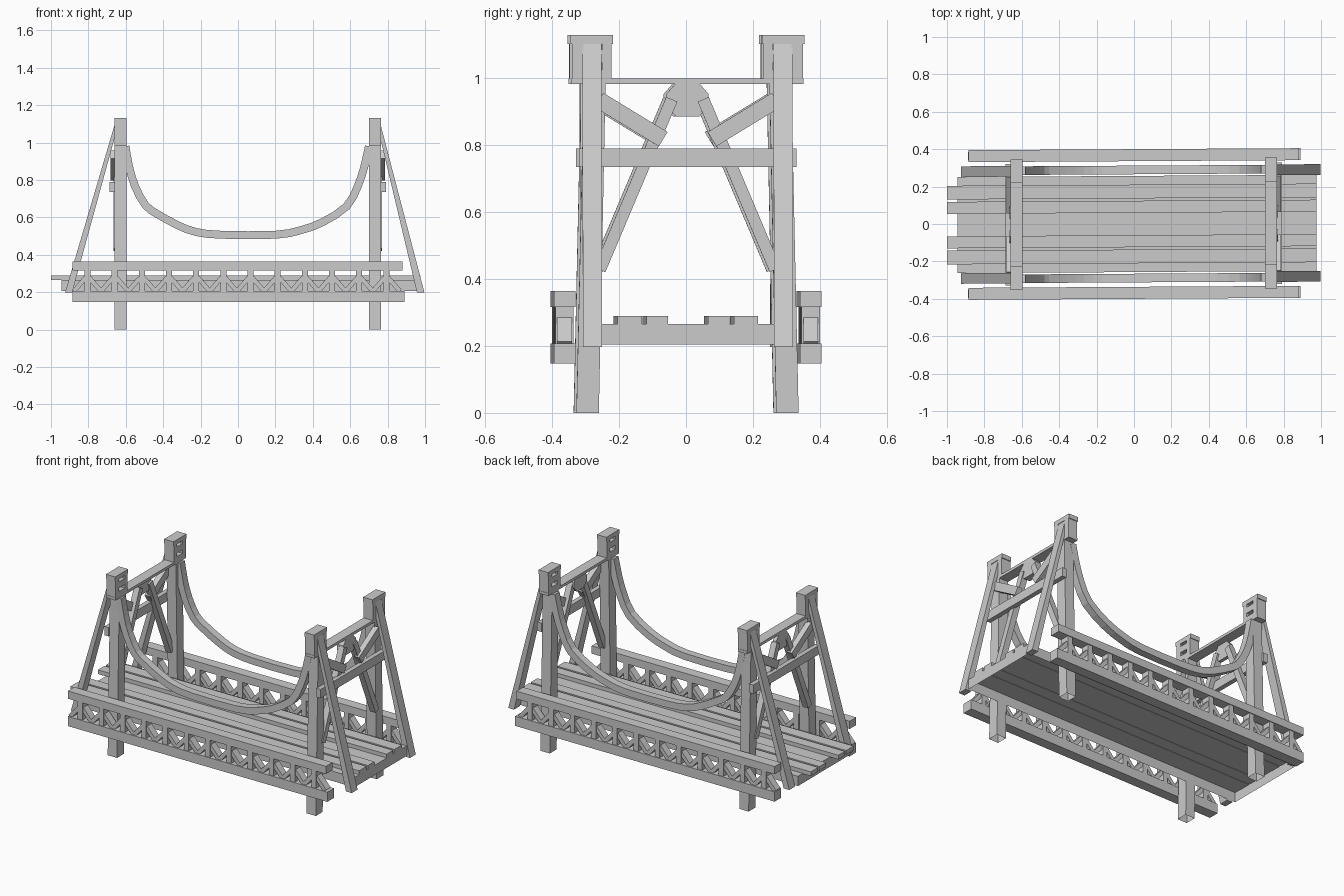
import bpy, bmesh
from mathutils import Vector

if "Cube" in bpy.data.objects:
    bpy.data.objects.remove(bpy.data.objects["Cube"])

SKEW = 0.006  # the whole bridge is turned very slightly in plan


def prism(name, pts, axis, a, b, open_bottom=False):
    """Extrude a 2D outline: axis 'y' -> pts are (x, z); axis 'x' -> pts are (y, z)."""
    bm = bmesh.new()
    rings = []
    for t in (a, b):
        ring = []
        for p, q in pts:
            x, y = (p, t) if axis == 'y' else (t, p)
            ring.append(bm.verts.new((x, y + SKEW * x, q)))
        rings.append(ring)
    n = len(pts)
    bm.faces.new(rings[0])
    bm.faces.new(rings[1][::-1])
    for i in range(n):
        j = (i + 1) % n
        bm.faces.new((rings[0][j], rings[0][i], rings[1][i], rings[1][j]))
    bmesh.ops.recalc_face_normals(bm, faces=bm.faces)
    if open_bottom:
        bm.normal_update()
        low = [f for f in bm.faces if f.normal.z < -0.9]
        bmesh.ops.delete(bm, geom=low, context='FACES_ONLY')
    me = bpy.data.meshes.new(name)
    bm.to_mesh(me)
    bm.free()
    ob = bpy.data.objects.new(name, me)
    bpy.context.collection.objects.link(ob)
    return ob


def box(name, x0, x1, y0, y1, z0, z1, open_bottom=False):
    return prism(name, [(x0, z0), (x1, z0), (x1, z1), (x0, z1)], 'y', y0, y1, open_bottom)


def ribbon(path, w):
    """Closed outline of constant width around a 2D polyline."""
    P = [Vector(p) for p in path]
    left, right = [], []
    for i, p in enumerate(P):
        d = (P[min(i + 1, len(P) - 1)] - P[max(i - 1, 0)]).normalized()
        n = Vector((-d.y, d.x)) * w / 2
        left.append(tuple(p + n))
        right.append(tuple(p - n))
    return left + right[::-1]


def rounded(path):
    """Add a smooth in-between point on every segment."""
    P = [Vector(p) for p in path]
    out = [P[0]]
    for i in range(len(P) - 1):
        a, b = P[max(i - 1, 0)], P[min(i + 2, len(P) - 1)]
        out += [(P[i] + P[i + 1]) * 0.5625 - (a + b) * 0.0625, P[i + 1]]
    return out


def flip(pts, s):
    return [(p * s, q) for p, q in pts]


# Deck (open underneath) and raised planks
box("deck", -0.945, 0.975, -0.257, 0.257, 0.205, 0.266, True)
for y0, y1 in ((0.06, 0.124), (0.137, 0.21)):
    for s in (1, -1):
        box("raised_plank", -1.0, 0.975, s * y0, s * y1, 0.264, 0.29)

# Towers: x0..x1 is the post thickness, o the outward direction
for x0, x1, o in ((-0.66, -0.596, -1), (0.70, 0.764, 1)):
    outer = x0 if o < 0 else x1
    mid = (x0 + x1) / 2
    box("tower_top_beam", x0, x1, -0.347, 0.347, 0.983, 1.0)
    box("tower_cross_beam", outer - o * 0.002, outer + o * 0.027, -0.325, 0.325, 0.735, 0.79)
    # Octagonal boss between the braces
    octagon = [(-0.063, 0.918), (-0.035, 0.886), (0.035, 0.886), (0.063, 0.918),
               (0.063, 0.953), (0.035, 0.985), (-0.035, 0.985), (-0.063, 0.953)]
    prism("tower_boss", octagon, 'x', mid - 0.01, outer)
    for s in (1, -1):
        prism("tower_post", flip([(0.265, 0), (0.332, 0), (0.31, 0.985), (0.245, 0.985)], s),
              'x', x0, x1, True)
        prism("long_brace", flip(ribbon([(0.047, 0.937), (0.262, 0.428)], 0.036), s),
              'x', mid, outer + o * 0.006)
        prism("short_brace", flip(ribbon([(0.265, 0.935), (0.073, 0.818)], 0.05), s),
              'x', outer - o * 0.012, outer + o * 0.022)
        # Slotted cap
        box("cap_lid", x0, x1, s * 0.222, s * 0.35, 1.103, 1.13)
        for y0, y1 in ((0.227, 0.256), (0.311, 0.345)):
            box("cap_side", x0, x1, s * y0, s * y1, 0.995, 1.105)
        for z0, z1 in ((0.995, 1.025), (1.047, 1.085)):
            box("cap_rung", x0, x1, s * 0.25, s * 0.316, z0, z1)

# Hanging main cables and sloping end stays
cable = [(-0.602, 0.98), (-0.582, 0.87), (-0.55, 0.765), (-0.495, 0.665), (-0.43, 0.617),
         (-0.32, 0.557), (-0.225, 0.522), (-0.09, 0.507), (0.2, 0.507), (0.33, 0.53),
         (0.45, 0.573), (0.58, 0.658), (0.64, 0.765), (0.675, 0.87), (0.7, 0.98)]
for s in (1, -1):
    prism("main_cable", ribbon(rounded(cable), 0.042), 'y', s * 0.266, s * 0.312)
    prism("end_stay", [(-0.657, 1.105), (-0.925, 0.197), (-0.887, 0.197), (-0.65, 1.06)],
          'y', s * 0.257, s * 0.314)
    prism("end_stay", [(0.76, 1.105), (0.997, 0.197), (0.957, 0.197), (0.752, 1.06)],
          'y', s * 0.257, s * 0.314)

# Side truss railings
step, first, count = 0.1453, -0.805, 12
for s in (1, -1):
    box("rail_top", -0.885, 0.88, s * 0.336, s * 0.4, 0.317, 0.365)
    box("rail_bottom", -0.885, 0.89, s * 0.336, s * 0.4, 0.147, 0.207)
    for k in range(count):
        x = first + k * step
        box("rail_post", x - 0.016, x + 0.016, s * 0.341, s * 0.395, 0.2, 0.32)
        for d in (-1, 1):
            prism("rail_diagonal", ribbon([(x + d * 0.01, 0.277), (x + d * step / 2, 0.205)], 0.024),
                  'y', s * 0.346, s * 0.39)
